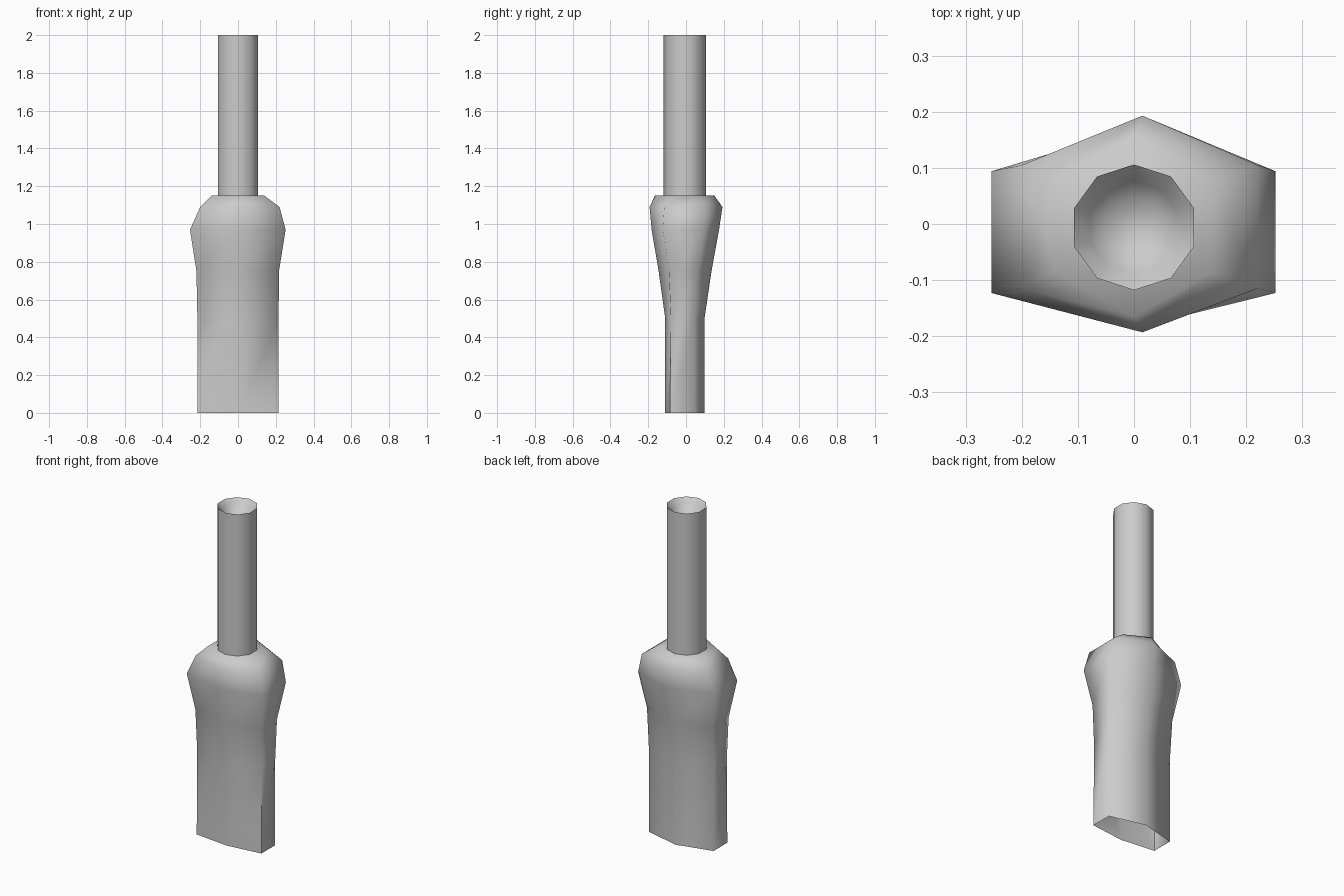
import bpy, math

if "Cube" in bpy.data.objects:
    bpy.data.objects.remove(bpy.data.objects["Cube"])


def loft(name, rings, cap_end, angle):
    """Skin a stack of equal-length rings, optionally closing the last one."""
    n = len(rings[0])
    verts = [p for ring in rings for p in ring]
    faces = []
    for r in range(len(rings) - 1):
        for i in range(n):
            j = (i + 1) % n
            faces.append((r * n + i, r * n + j, (r + 1) * n + j, (r + 1) * n + i))
    if cap_end:
        start = (len(rings) - 1) * n
        faces.append(tuple(range(start, start + n)))
    mesh = bpy.data.meshes.new(name)
    mesh.from_pydata(verts, [], faces)
    obj = bpy.data.objects.new(name, mesh)
    bpy.context.collection.objects.link(obj)
    bpy.ops.object.select_all(action='DESELECT')
    obj.select_set(True)
    bpy.context.view_layer.objects.active = obj
    bpy.ops.object.shade_smooth_by_angle(angle=math.radians(angle))
    return obj


def hex_ring(z, left, right, mid, front, back, side_front, side_back):
    """Six-sided section with ridges at the middle of front and back."""
    return [(mid, front, z), (right, side_front, z), (right, side_back, z),
            (mid, back, z), (left, side_back, z), (left, side_front, z)]


def deca_ring(z, radius):
    """Ten-sided section with corners on the y axis."""
    return [(radius * math.sin(math.tau * i / 10),
             -0.006 - radius * math.cos(math.tau * i / 10), z) for i in range(10)]


# Flattened body, open below, swelling into the shoulder
loft("body", [
    hex_ring(0.00, -0.215, 0.215, 0.0, -0.11, 0.098, -0.085, 0.045),
    hex_ring(0.50, -0.215, 0.215, 0.0, -0.11, 0.098, -0.08, 0.045),
    hex_ring(0.75, -0.22, 0.217, 0.0, -0.145, 0.135, -0.09, 0.06),
    hex_ring(0.97, -0.254, 0.252, 0.015, -0.182, 0.175, -0.123, 0.094),
    hex_ring(1.09, -0.20, 0.22, 0.015, -0.193, 0.193, -0.115, 0.105),
    hex_ring(1.15, -0.14, 0.14, 0.0, -0.165, 0.15, -0.085, 0.075),
], True, 80)

# Upright tube with a shallow cup in its upper end
loft("tube", [
    deca_ring(1.14, 0.112),
    deca_ring(2.00, 0.112),
    deca_ring(1.97, 0.083),
    deca_ring(1.93, 0.055),
], True, 70)
